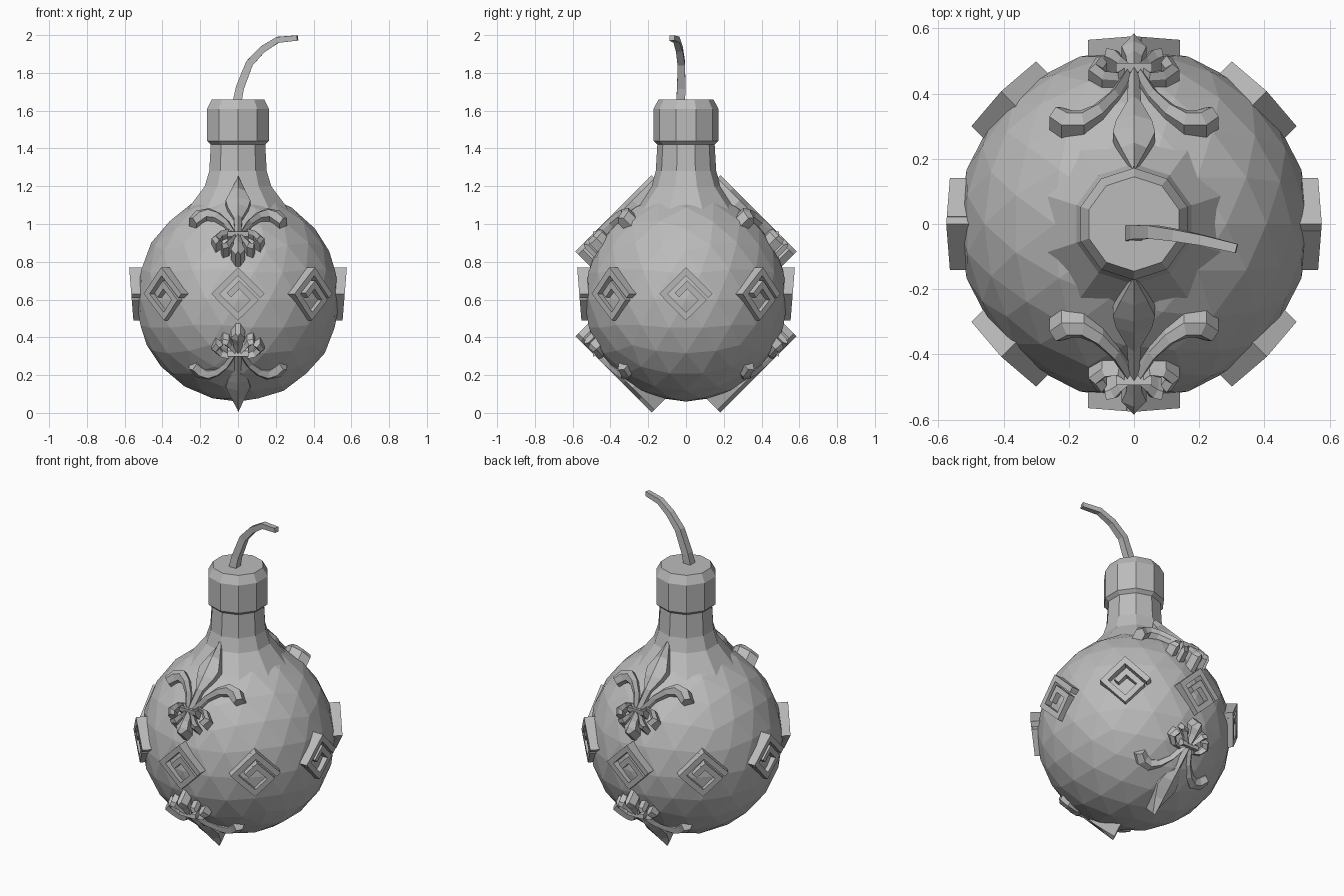
import bpy, bmesh, math
from mathutils import Vector

if "Cube" in bpy.data.objects:
    bpy.data.objects.remove(bpy.data.objects["Cube"], do_unlink=True)

MID = 0.63           # height of the ornament belt
S = math.sqrt(0.5)

grey = bpy.data.materials.new("stone grey")
grey.use_nodes = True
COLOUR = (0.5, 0.5, 0.5, 1)
grey.diffuse_color = COLOUR
grey.node_tree.nodes["Principled BSDF"].inputs["Base Color"].default_value = COLOUR


def finish(bm, name):
    bmesh.ops.recalc_face_normals(bm, faces=bm.faces)
    mesh = bpy.data.meshes.new(name)
    bm.to_mesh(mesh)
    bm.free()
    mesh.materials.append(grey)
    obj = bpy.data.objects.new(name, mesh)
    bpy.context.collection.objects.link(obj)
    return obj


def loft(bm, rings):
    """Skin a list of closed rings and cap both ends."""
    rows = [[bm.verts.new(p) for p in ring] for ring in rings]
    n = len(rows[0])
    for r0, r1 in zip(rows, rows[1:]):
        for i in range(n):
            j = (i + 1) % n
            bm.faces.new((r0[i], r0[j], r1[j], r1[i]))
    bm.faces.new(rows[0][::-1])
    bm.faces.new(rows[-1])


def lathe(name, profile, sides=10):
    bm = bmesh.new()
    turns = [math.tau * k / sides - math.pi / 2 for k in range(sides)]
    loft(bm, [[(r * math.cos(t), r * math.sin(t), z) for t in turns] for r, z in profile])
    return finish(bm, name)


# Faceted round body, slightly drawn up towards the neck
bm = bmesh.new()
bmesh.ops.create_icosphere(bm, subdivisions=3, radius=0.54)
for v in bm.verts:
    v.co.z = 0.6 + v.co.z * (1.06 if v.co.z > 0 else 1)
finish(bm, "body")

# Neck and chamfered collar
lathe("neck", [(0.31, 1.04), (0.185, 1.2), (0.16, 1.28), (0.15, 1.45)])
lathe("collar", [(0.15, 1.42), (0.172, 1.44), (0.172, 1.61), (0.145, 1.66)])

# Bent square fuse
path = [Vector(p) for p in ((-0.01, -0.03, 1.62), (0.01, -0.025, 1.72), (0.06, -0.025, 1.85),
                            (0.13, -0.035, 1.925), (0.21, -0.05, 1.975), (0.315, -0.075, 1.985))]
bm = bmesh.new()
rings = []
for i, p in enumerate(path):
    d = (path[min(i + 1, len(path) - 1)] - path[max(i - 1, 0)]).normalized()
    side = d.cross(Vector((0, 1, 0))).normalized()
    other = d.cross(side)
    r = 0.024 - 0.002 * i
    rings.append([p + side * r * a + other * r * b for a, b in ((1, 1), (-1, 1), (-1, -1), (1, -1))])
loft(bm, rings)
finish(bm, "fuse")


# Square spiral key ornaments around the belt
KEY = [(0.85, -1), (0.85, 0.85), (-0.85, 0.85), (-0.85, -0.85), (0.4, -0.85), (0.4, 0.3), (-0.25, 0.3)]
HALF = 0.099


def key_ornament(name, angle):
    n = Vector((math.sin(angle), -math.cos(angle), 0))
    right = Vector((math.cos(angle), math.sin(angle), 0))
    bm = bmesh.new()
    for i, (p, q) in enumerate(zip(KEY, KEY[1:])):
        p, q = Vector(p), Vector(q)
        d = (q - p).normalized()
        s = Vector((-d.y, d.x)) * 0.16
        p = p + d * 0.16 if i else p
        q = q + d * 0.15
        rings = []
        for out in (0.49, 0.565):
            ring = []
            for c in (p - s, q - s, q + s, p + s):
                u, w = (c.x - c.y) * S * HALF, (c.x + c.y) * S * HALF
                ring.append(n * (out + 0.08 * w) + right * u + Vector((0, 0, MID + w)))
            rings.append(ring)
        loft(bm, rings)
    finish(bm, name)


for k in range(8):
    key_ornament(f"key_ornament_{k + 1}", math.tau * k / 8)

# Lily ornaments: ridged strips given as (across, along, half width)
PETAL = [(0, -0.1, 0.016), (0, 0.02, 0.022), (0, 0.1, 0.055), (0, 0.15, 0.065),
         (0, 0.22, 0.04), (0, 0.315, 0.003)]
STUB = [(0, -0.1, 0.018), (0, -0.18, 0.025), (0, -0.22, 0.038), (0, -0.255, 0.012)]
BAND = [(-0.055, -0.115, 0.017), (0.055, -0.115, 0.017)]
LEAF = [(0.02, -0.1, 0.012), (0.06, -0.015, 0.016), (0.11, 0.045, 0.022), (0.16, 0.075, 0.032),
        (0.205, 0.065, 0.036), (0.24, 0.03, 0.028)]
CURL = [(0.015, -0.12, 0.01), (0.05, -0.085, 0.012), (0.09, -0.095, 0.016),
        (0.118, -0.13, 0.022), (0.1, -0.165, 0.02)]
HOOK = [(0.015, -0.125, 0.01), (0.04, -0.155, 0.012), (0.06, -0.185, 0.02), (0.085, -0.195, 0.014)]


def strip(bm, pts, place, flip=1, top=0.573, base=0.46):
    rings = []
    for i, (u, v, w) in enumerate(pts):
        a, b = pts[max(i - 1, 0)], pts[min(i + 1, len(pts) - 1)]
        d = Vector((b[0] - a[0], b[1] - a[1])).normalized()
        nx, ny = -d.y * w, d.x * w
        h = top - 0.6 * u * u
        section = ((-1, base), (-1, h - 0.022), (0, h), (1, h - 0.022), (1, base))
        rings.append([place((u + nx * k) * flip, v + ny * k, hh) for k, hh in section])
    loft(bm, rings)


def lily(name, face, up):
    def place(u, v, h):
        return (u, face * S * (h - v), MID + up * S * (h + v))
    bm = bmesh.new()
    strip(bm, PETAL, place)
    strip(bm, STUB, place)
    strip(bm, BAND, place, top=0.585)
    for side in (1, -1):
        for part in (LEAF, CURL, HOOK):
            strip(bm, part, place, side)
    finish(bm, name)


for face, where in ((-1, "front"), (1, "back")):
    for up, level in ((1, "upper"), (-1, "lower")):
        lily(f"{where}_{level}_lily", face, up)
